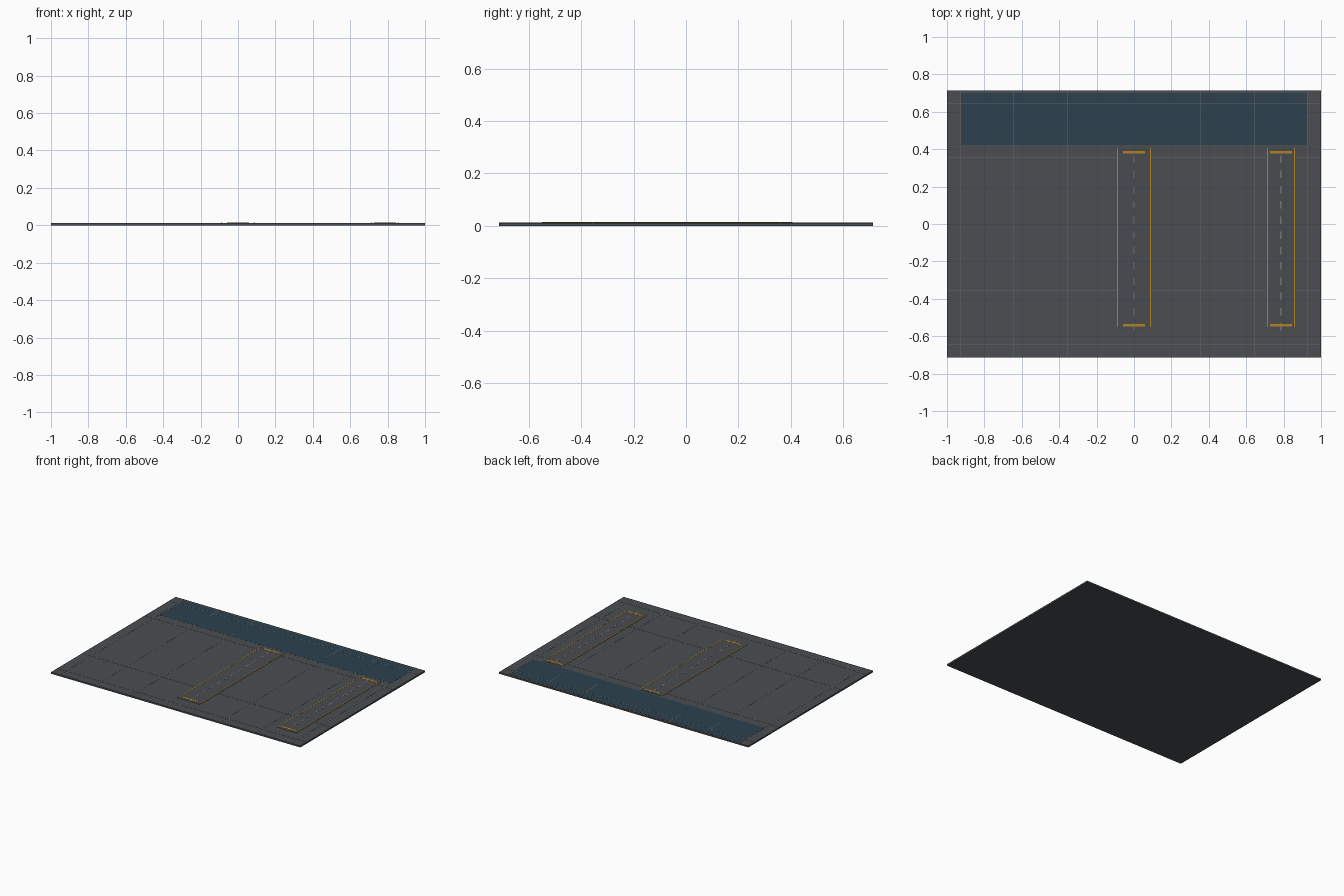
import bpy, bmesh
from mathutils import Matrix, Vector

if "Cube" in bpy.data.objects:
    bpy.data.objects.remove(bpy.data.objects["Cube"])


def material(name, rgb):
    m = bpy.data.materials.new(name)
    m.diffuse_color = (*rgb, 1)
    m.use_nodes = True
    m.node_tree.nodes["Principled BSDF"].inputs["Base Color"].default_value = m.diffuse_color
    return m


DECK = material("dark grey deck", (0.070, 0.076, 0.083))
ASPHALT = material("asphalt", (0.066, 0.071, 0.078))
WATER = material("deep blue", (0.026, 0.053, 0.078))
SEAM = material("seam grey", (0.13, 0.14, 0.14))
DASH = material("dash grey", (0.17, 0.18, 0.18))
AMBER = material("amber paint", (0.45, 0.23, 0.014))


def boxes(name, mat, items):
    """One object from boxes given as (x0, x1, y0, y1, z0, z1)."""
    bm = bmesh.new()
    for x0, x1, y0, y1, z0, z1 in items:
        centre = Vector((x0 + x1, y0 + y1, z0 + z1)) / 2
        size = Matrix.Diagonal((x1 - x0, y1 - y0, z1 - z0, 1))
        bmesh.ops.create_cube(bm, size=1, matrix=Matrix.Translation(centre) @ size)
    me = bpy.data.meshes.new(name)
    bm.to_mesh(me)
    bm.free()
    me.materials.append(mat)
    ob = bpy.data.objects.new(name, me)
    bpy.context.collection.objects.link(ob)
    return ob


U = 1 / 14                      # the slab is 28 x 20 of these units
HX, HY, TOP = 1.0, 10 * U, 0.0115

# ground slab and blue strip along the back
boxes("ground_slab", DECK, [(-HX, HX, -HY, HY, 0, TOP)])
boxes("blue_strip", WATER, [(-0.925, 0.925, 0.423, 0.70, TOP - 0.002, TOP + 0.0005)])

# thin panel seams, mirrored about both axes
w = 0.0016
seams_x, seams_y = [], []
for s in (-1, 1):
    for k in (5, 9, 13):
        c = s * k * U
        seams_x.append((c - w, c + w, -HY, HY, TOP - 0.002, TOP + 0.0009))
        if k < 10:
            seams_y.append((-HX, HX, c - w, c + w, TOP - 0.002, TOP + 0.0010))
boxes("lengthwise_seams", SEAM, seams_x)
boxes("crosswise_seams", SEAM, seams_y)

# two lanes with edge lines, end bars and a dashed centre line
for name, cx, hw in (("middle", 0.0, 0.088), ("right", 11 * U, 0.0725)):
    z = TOP + 0.0015
    paint = (z - 0.001, z + 0.0008)
    boxes(name + "_lane", ASPHALT,
          [(cx - hw - 0.004, cx + hw + 0.004, -0.565, 0.408, TOP - 0.002, z)])
    boxes(name + "_edge_lines", AMBER,
          [(cx + s * hw - 0.0025, cx + s * hw + 0.0025, -0.55, 0.406, *paint) for s in (-1, 1)])
    boxes(name + "_end_bars", AMBER,
          [(cx - 0.059, cx + 0.059, y - 0.007, y + 0.007, *paint) for y in (-0.541, 0.383)])
    boxes(name + "_centre_dashes", DASH,
          [(cx - 0.004, cx + 0.004, y - 0.02, y + 0.02, z - 0.001, z + 0.0006)
           for y in (0.347 - i * 0.0815 for i in range(12))])
